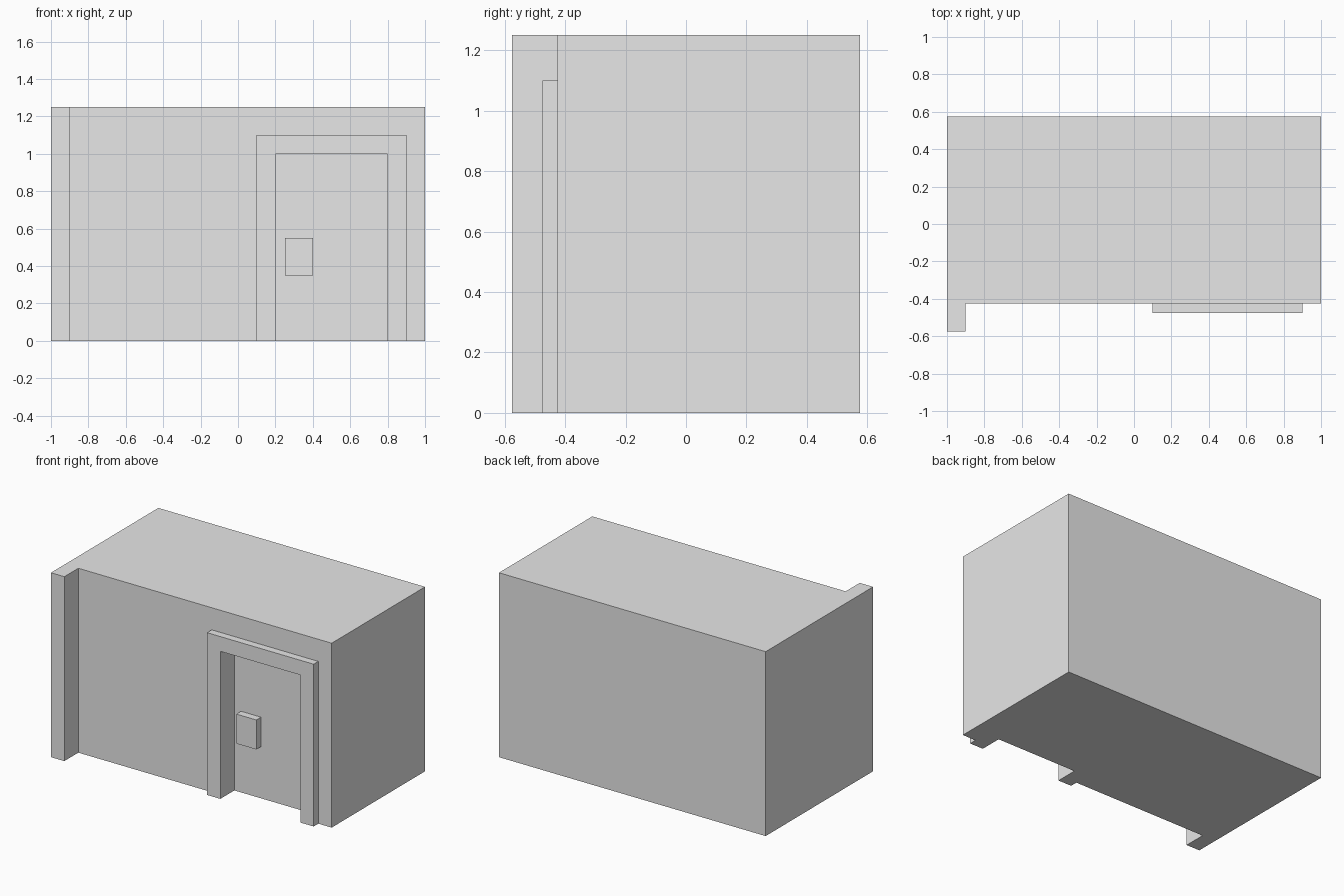
import bpy
import bmesh

old = bpy.data.objects.get("Cube")
if old:
    bpy.data.objects.remove(old, do_unlink=True)

grey = bpy.data.materials.new("light grey")
grey.use_nodes = True
colour = (0.8, 0.8, 0.8, 1)
grey.diffuse_color = colour
grey.node_tree.nodes["Principled BSDF"].inputs["Base Color"].default_value = colour

HEIGHT = 1.25
BACK, WALL, RECESS = 0.575, -0.425, -0.325


def extruded(name, outline, move, flat_to_3d):
    """Make a solid by extruding a flat outline along a vector."""
    bm = bmesh.new()
    face = bm.faces.new([bm.verts.new(flat_to_3d(a, b)) for a, b in outline])
    result = bmesh.ops.extrude_face_region(bm, geom=[face], use_keep_orig=True)
    verts = [g for g in result["geom"] if isinstance(g, bmesh.types.BMVert)]
    bmesh.ops.translate(bm, vec=move, verts=verts)
    bmesh.ops.recalc_face_normals(bm, faces=bm.faces)
    mesh = bpy.data.meshes.new(name)
    bm.to_mesh(mesh)
    bm.free()
    mesh.materials.append(grey)
    obj = bpy.data.objects.new(name, mesh)
    bpy.context.collection.objects.link(obj)
    return obj


# Building block with the corner pillar in its floor plan
plan = [(-1, BACK), (-1, -BACK), (-0.9, -BACK), (-0.9, WALL), (1, WALL), (1, BACK)]
building = extruded("building", plan, (0, 0, HEIGHT), lambda x, y: (x, y, 0))

# Doorway recess, cut through the front wall down to the ground
opening = [(0.2, -0.1), (0.8, -0.1), (0.8, 1), (0.2, 1)]
cutter = extruded("doorway_cutter", opening, (0, RECESS + 0.6, 0),
                  lambda x, z: (x, -0.6, z))
cutter.hide_render = True
cut = building.modifiers.new("doorway", "BOOLEAN")
cut.operation = "DIFFERENCE"
cut.solver = "EXACT"
cut.object = cutter
bpy.context.view_layer.objects.active = building
bpy.ops.object.modifier_apply(modifier=cut.name)
bpy.data.objects.remove(cutter, do_unlink=True)

# Raised door frame
arch = [(0.1, 0), (0.2, 0), (0.2, 1), (0.8, 1), (0.8, 0), (0.9, 0), (0.9, 1.1), (0.1, 1.1)]
extruded("door_frame", arch, (0, -0.05, 0), lambda x, z: (x, WALL, z))

# Door handle block
handle = [(0.25, 0.35), (0.4, 0.35), (0.4, 0.55), (0.25, 0.55)]
extruded("door_handle", handle, (0, -0.05, 0), lambda x, z: (x, RECESS, z))
